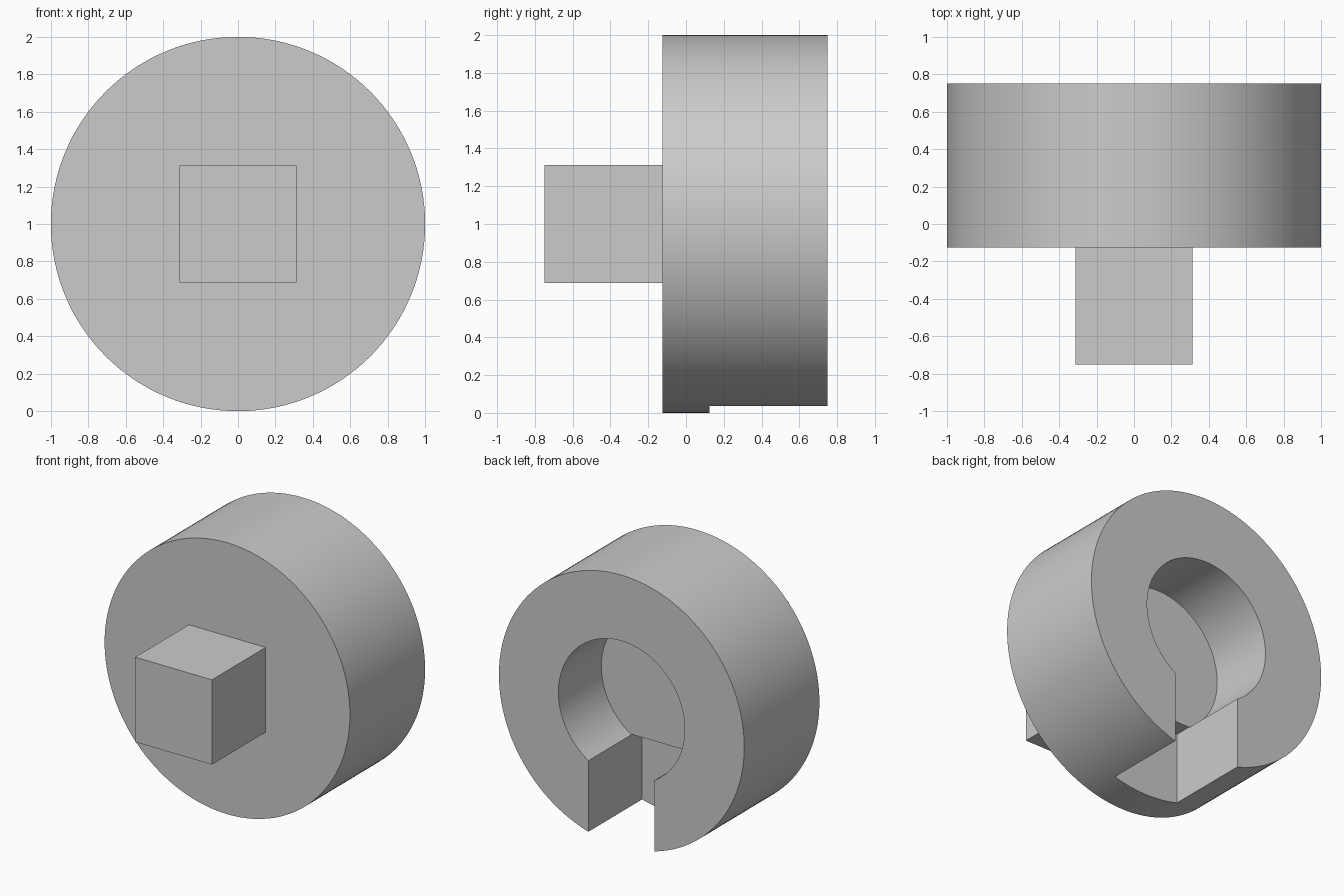
import bpy, math

old = bpy.data.objects.get("Cube")
if old:
    bpy.data.objects.remove(old, do_unlink=True)

grey = bpy.data.materials.new("light grey")
grey.use_nodes = True
colour = (0.6, 0.6, 0.6, 1)
grey.diffuse_color = colour
grey.node_tree.nodes["Principled BSDF"].inputs["Base Color"].default_value = colour


def finish(obj, name):
    obj.name = name
    bpy.ops.object.transform_apply(location=True, rotation=True, scale=True)
    obj.data.materials.append(grey)
    return obj


def drum(name, radius, y0, y1):
    bpy.ops.mesh.primitive_cylinder_add(
        vertices=128, radius=radius, depth=y1 - y0,
        location=(0, (y0 + y1) / 2, 1), rotation=(math.pi / 2, 0, 0))
    return finish(bpy.context.object, name)


def block(name, half_width, y0, y1, z0, z1):
    bpy.ops.mesh.primitive_cube_add(size=1, location=(0, (y0 + y1) / 2, (z0 + z1) / 2))
    bpy.context.object.scale = (2 * half_width, y1 - y0, z1 - z0)
    return finish(bpy.context.object, name)


# Round body, square drive peg, and the keyhole cutters
body = drum("round_body", 1, -0.125, 0.75)
block("square_peg", 0.3125, -0.75, -0.125, 0.6875, 1.3125)
cutters = [drum("socket_cutter", 0.515, 0.25, 0.9),
           block("slot_cutter", 0.27, 0.125, 0.9, -0.2, 0.565)]

# Cut the blind socket and the deeper slot below it
bpy.ops.object.select_all(action="DESELECT")
body.select_set(True)
bpy.context.view_layer.objects.active = body
for cutter in cutters:
    cutter.hide_render = True
    cut = body.modifiers.new(cutter.name, "BOOLEAN")
    cut.operation = "DIFFERENCE"
    cut.solver = "EXACT"
    cut.object = cutter
    bpy.ops.object.modifier_apply(modifier=cut.name)
for cutter in cutters:
    bpy.data.objects.remove(cutter, do_unlink=True)

bpy.ops.object.shade_smooth_by_angle(angle=math.radians(30))
